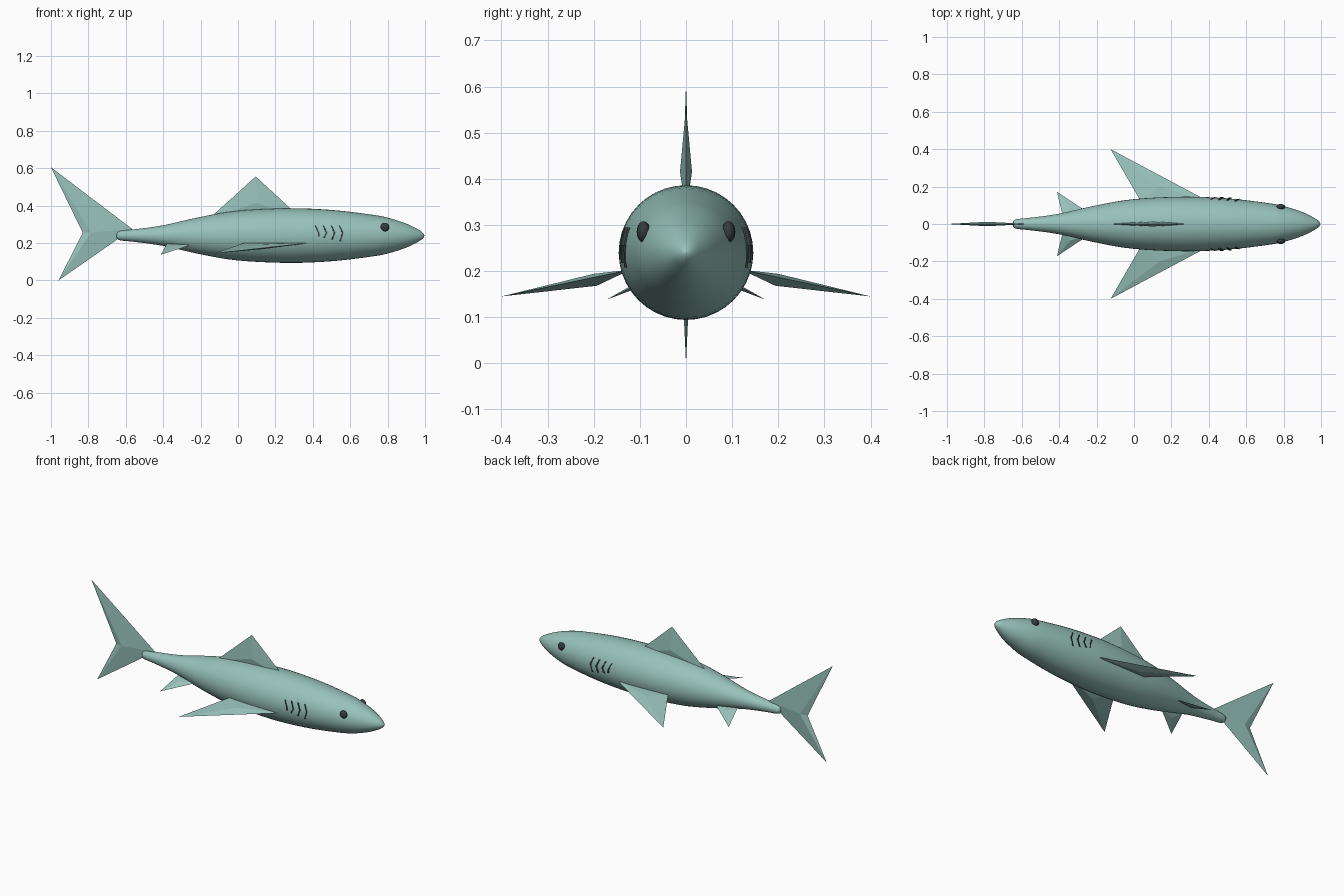
import bpy, bmesh, math
from mathutils import Vector

cube = bpy.data.objects.get("Cube")
if cube:
    bpy.data.objects.remove(cube)

AXIS_Z = 0.24


def material(name, rgb):
    m = bpy.data.materials.new(name)
    m.use_nodes = True
    m.diffuse_color = (*rgb, 1)
    bsdf = m.node_tree.nodes["Principled BSDF"]
    bsdf.inputs["Base Color"].default_value = (*rgb, 1)
    bsdf.inputs["Roughness"].default_value = 0.7
    return m


SKIN = material("pale teal skin", (0.31, 0.54, 0.49))
DARK = material("dark grey", (0.035, 0.045, 0.047))


def add_object(name, bm, mat, smooth=False):
    bmesh.ops.recalc_face_normals(bm, faces=bm.faces)
    mesh = bpy.data.meshes.new(name)
    bm.to_mesh(mesh)
    bm.free()
    mesh.materials.append(mat)
    if smooth:
        mesh.shade_smooth()
    obj = bpy.data.objects.new(name, mesh)
    bpy.context.collection.objects.link(obj)
    return obj


# Body profile: (x, radius) from tail stub to nose
PROFILE = [(-0.65, 0.0), (-0.645, 0.016), (-0.625, 0.026), (-0.55, 0.034),
           (-0.4, 0.055), (-0.2, 0.1), (0.0, 0.133), (0.27, 0.146),
           (0.5, 0.137), (0.7, 0.114), (0.8, 0.096), (0.9, 0.064),
           (0.965, 0.032), (0.99, 0.013), (0.997, 0.0)]


def smooth_profile(points, steps=4):
    """Catmull-Rom refinement of the profile."""
    p = [Vector(q) for q in points]
    p = [p[0]] + p + [p[-1]]
    out = []
    for a, b, c, d in zip(p, p[1:], p[2:], p[3:]):
        for i in range(steps):
            t = i / steps
            out.append(0.5 * (2 * b + (c - a) * t + (2 * a - 5 * b + 4 * c - d) * t * t
                              + (3 * b - a - 3 * c + d) * t ** 3))
    return out + [p[-1]]


def radius_at(x):
    for (x0, r0), (x1, r1) in zip(PROFILE, PROFILE[1:]):
        if x0 <= x <= x1:
            return r0 + (r1 - r0) * (x - x0) / (x1 - x0)
    return 0


def build_body(sides=40):
    bm = bmesh.new()
    verts = [bm.verts.new((q.x, 0, AXIS_Z + max(q.y, 0))) for q in smooth_profile(PROFILE)]
    edges = [bm.edges.new(pair) for pair in zip(verts, verts[1:])]
    bmesh.ops.spin(bm, geom=verts + edges, cent=(0, 0, AXIS_Z), axis=(1, 0, 0),
                   angle=math.tau, steps=sides)
    bmesh.ops.remove_doubles(bm, verts=bm.verts, dist=0.0003)
    add_object("body", bm, SKIN, smooth=True)


def build_fin(name, outline, ridge, half_thickness):
    """Flat outline swelling to a ridge point on both faces."""
    bm = bmesh.new()
    rim = [bm.verts.new(p) for p in outline]
    for sign in (1, -1):
        peak = bm.verts.new(Vector(ridge) + sign * Vector(half_thickness))
        for a, b in zip(rim, rim[1:] + rim[:1]):
            bm.faces.new((a, b, peak))
    add_object(name, bm, SKIN)


build_body()

# Dorsal and tail fins
build_fin("dorsal_fin", [(0.335, 0, 0.335), (0.095, 0, 0.556), (-0.155, 0, 0.33)],
          (0.1, 0, 0.415), (0, 0.013, 0))
build_fin("tail_fin", [(-0.565, 0, 0.275), (-1.0, 0, 0.605), (-0.83, 0, 0.255), (-0.96, 0, 0.0)],
          (-0.785, 0, 0.257), (0, 0.012, 0))

for side, s in (("front", -1), ("back", 1)):
    # Paired fins
    build_fin(side + "_pectoral_fin",
              [(0.4, s * 0.12, 0.203), (-0.125, s * 0.4, 0.145), (0.037, s * 0.12, 0.203)],
              (0.136, s * 0.197, 0.181), (0, s * 0.003, 0.013))
    build_fin(side + "_pelvic_fin",
              [(-0.235, s * 0.055, 0.195), (-0.412, s * 0.172, 0.138), (-0.38, s * 0.04, 0.197)],
              (-0.34, s * 0.085, 0.179), (0, s * 0.003, 0.007))

    # Eye
    bm = bmesh.new()
    bmesh.ops.create_uvsphere(bm, u_segments=16, v_segments=10, radius=0.023)
    bmesh.ops.scale(bm, vec=(1, 0.65, 1), verts=bm.verts)
    bmesh.ops.translate(bm, vec=(0.785, s * 0.092, 0.285), verts=bm.verts)
    add_object(side + "_eye", bm, DARK, smooth=True)

    # Gill slits: thin chevron plates following the flank
    bm = bmesh.new()
    for i in range(4):
        x0 = 0.412 + 0.043 * i
        bottom = 0.235 - 0.009 * i
        path = [(x0, 0.294), (x0 + 0.018, 0.255), (x0 + 0.004 + 0.015 * (i == 0), bottom)]
        rows = []
        for x, z in path:
            r = radius_at(x)
            y = math.sqrt(r * r - (z - AXIS_Z) ** 2)
            rows.append([bm.verts.new((x + dx, s * (y + dy), z))
                         for dx, dy in ((-0.004, -0.004), (-0.003, 0.004), (0.005, 0.006), (0.004, -0.004))])
        for a, b in zip(rows, rows[1:]):
            for k in range(4):
                n = (k + 1) % 4
                bm.faces.new((a[k], a[n], b[n], b[k]))
        bm.faces.new(rows[0])
        bm.faces.new(rows[-1])
    add_object(side + "_gill_slits", bm, DARK)
